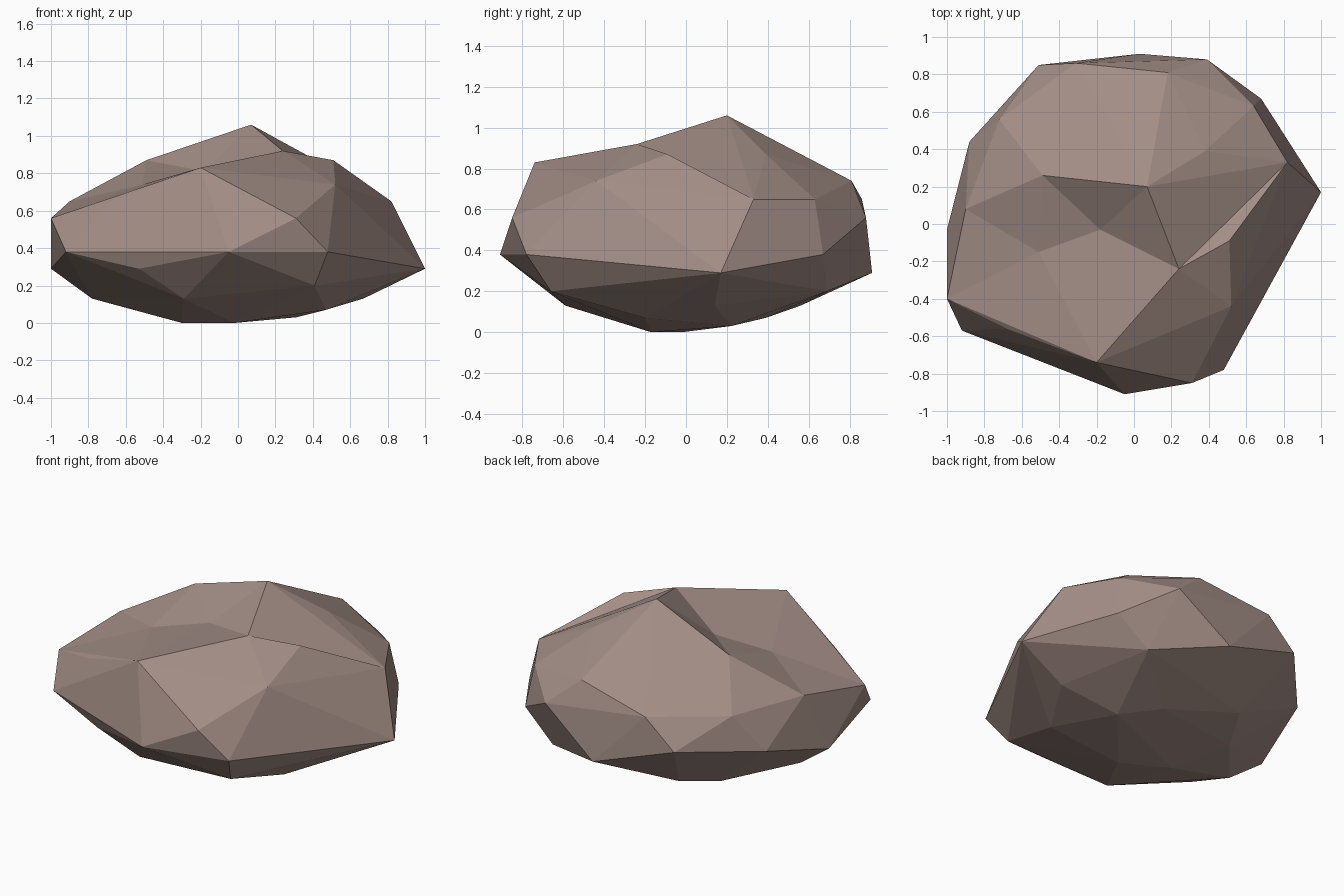
import bpy
import bmesh
from mathutils import Vector

if "Cube" in bpy.data.objects:
    bpy.data.objects.remove(bpy.data.objects["Cube"], do_unlink=True)


def make_material(name, colour):
    mat = bpy.data.materials.new(name)
    mat.use_nodes = True
    mat.diffuse_color = colour
    shader = next(n for n in mat.node_tree.nodes if n.type == "BSDF_PRINCIPLED")
    shader.inputs["Base Color"].default_value = colour
    shader.inputs["Roughness"].default_value = 0.9
    return mat


# Corner points of the boulder in hundredths of a unit, layer by layer
underside = [(-30, -2, 0), (-2, -17, 0), (31, 22, 3), (10, 39, 7), (-47, 31, 7), (47, -20, 7)]
lower_slope = [(-29, -59, 13), (-78, -6, 13), (67, 14, 13), (-34, 56, 13), (41, -66, 20), (47, 69, 20)]
belt = [(-100, -3, 29), (100, 17, 29), (3, 91, 29), (-53, -68, 29), (-5, -91, 38),
        (48, -78, 38), (68, 67, 38), (-92, -57, 38), (-88, 44, 42), (-51, 85, 47)]
shoulder = [(-100, -40, 56), (31, -85, 56), (39, 88, 56), (82, 33, 65), (64, 63, 65), (-90, 8, 65),
            (-68, -56, 65), (-72, 56, 65), (-31, 86, 65), (18, 81, 74), (52, -44, 74)]
crown = {
    "peak": (7, 20, 106),
    "front_knob": (24, -24, 92),
    "back_knob": (38, 39, 87),
    "side_knob": (51, -9, 87),
    "far_knob": (-49, 26, 87),
    "brow": (-20, -74, 83),
}
# Hollows start raised so the hull reaches them, then sink by the last value
hollows = [((-18, -3, 104), 23), ((-51, -15, 90), 16)]


def add_corner(bm, point):
    return bm.verts.new(Vector(point) / 100)


def build_boulder(name, material):
    bm = bmesh.new()
    for layer in (underside, lower_slope, belt, shoulder):
        for point in layer:
            add_corner(bm, point)
    top = {key: add_corner(bm, point) for key, point in crown.items()}
    dents = [(add_corner(bm, point), depth / 100) for point, depth in hollows]

    # Wrap the corners in a faceted skin
    hull = bmesh.ops.convex_hull(bm, input=bm.verts[:], use_existing_faces=False)
    loose = {v for v in hull["geom_interior"] + hull["geom_unused"]
             if isinstance(v, bmesh.types.BMVert)}
    bmesh.ops.delete(bm, geom=list(loose), context="VERTS")
    bmesh.ops.triangulate(bm, faces=bm.faces[:])

    # Turn the ridge beside the peak into a crease between the two knobs
    if top["peak"].is_valid and top["side_knob"].is_valid:
        ridge = bm.edges.get((top["peak"], top["side_knob"]))
        if ridge:
            bmesh.utils.edge_rotate(ridge, True)

    # Sink the hollows of the valley in front of the peak
    for vert, depth in dents:
        if vert.is_valid:
            vert.co.z -= depth

    bmesh.ops.recalc_face_normals(bm, faces=bm.faces[:])
    mesh = bpy.data.meshes.new(name)
    bm.to_mesh(mesh)
    bm.free()
    mesh.materials.append(material)
    boulder = bpy.data.objects.new(name, mesh)
    bpy.context.collection.objects.link(boulder)
    return boulder


stone = make_material("brown_stone", (0.36, 0.265, 0.235, 1))
build_boulder("boulder", stone)
